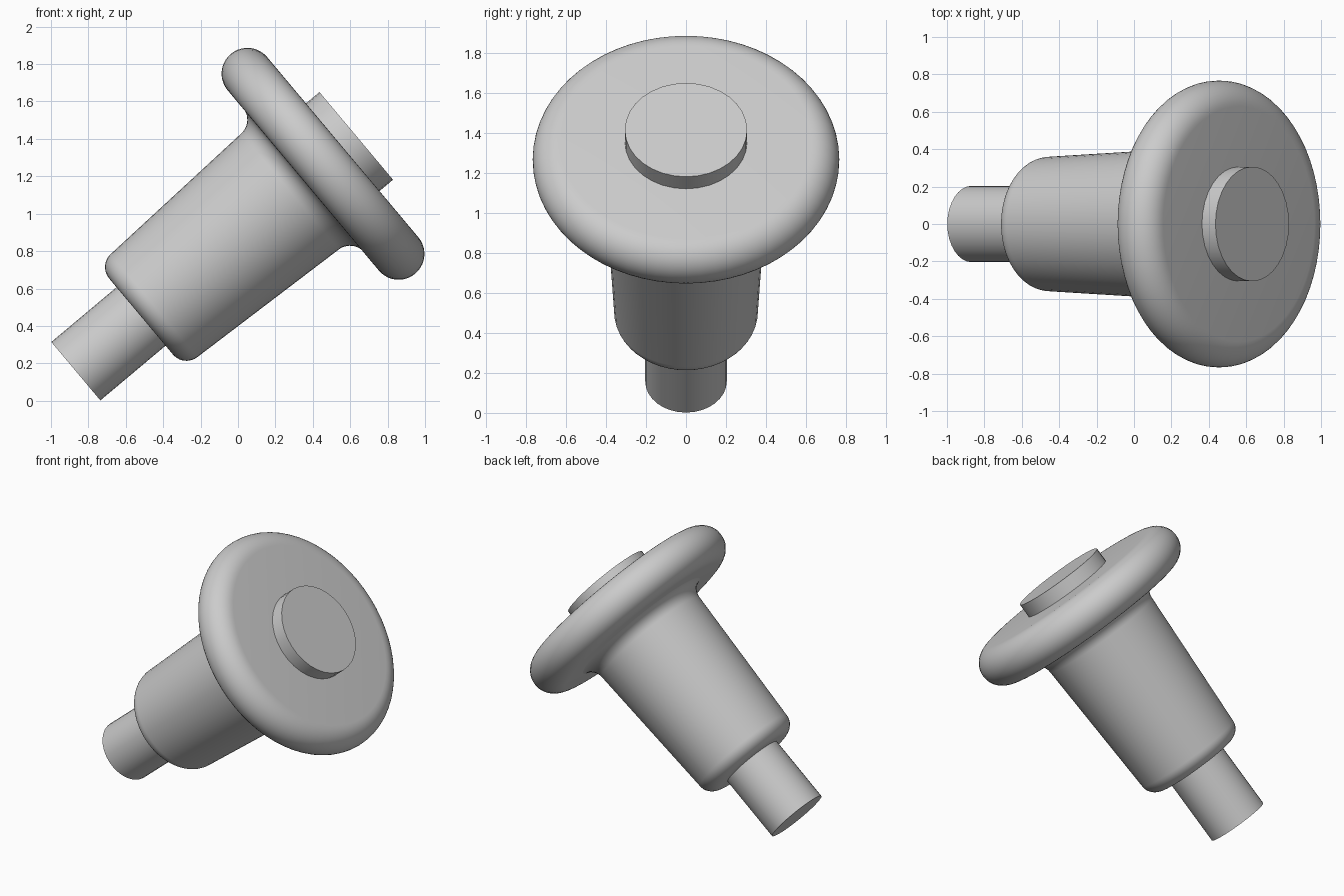
import bpy, bmesh, math
from mathutils import Matrix, Vector

cube = bpy.data.objects.get("Cube")
if cube:
    bpy.data.objects.remove(cube, do_unlink=True)

grey = bpy.data.materials.new("plain_grey")
grey.use_nodes = True
colour = (0.6, 0.6, 0.6, 1)
grey.diffuse_color = colour
grey.node_tree.nodes["Principled BSDF"].inputs["Base Color"].default_value = colour

# Common axis: leans 50 degrees towards +x, starting at the shaft end
PLACE = Matrix.Translation((-0.867, 0, 0.158)) @ Matrix.Rotation(math.radians(50), 4, 'Y')


def arc(r, t, radius, start, end, steps=10):
    """Points (radius, distance along axis) on a circular arc, angles in degrees."""
    angles = [math.radians(start + (end - start) * i / steps) for i in range(steps + 1)]
    return [(r + radius * math.cos(a), t + radius * math.sin(a)) for a in angles]


def lathe(name, profile, segments):
    """Spin an open profile around the axis and cap both ends."""
    bm = bmesh.new()
    rings = []
    for r, t in profile:
        rings.append([bm.verts.new((r * math.cos(a), r * math.sin(a), t))
                      for a in (math.tau * i / segments for i in range(segments))])
    for low, high in zip(rings, rings[1:]):
        for i in range(segments):
            j = (i + 1) % segments
            bm.faces.new((low[i], low[j], high[j], high[i]))
    bm.faces.new(rings[0][::-1])
    bm.faces.new(rings[-1])
    mesh = bpy.data.meshes.new(name)
    bm.to_mesh(mesh)
    bm.free()
    mesh.materials.append(grey)
    obj = bpy.data.objects.new(name, mesh)
    bpy.context.collection.objects.link(obj)
    obj.matrix_world = PLACE
    bpy.ops.object.select_all(action='DESELECT')
    obj.select_set(True)
    bpy.context.view_layer.objects.active = obj
    bpy.ops.object.shade_smooth_by_angle(angle=math.radians(30))
    return obj


# Narrow shaft and raised button: plain cylinders
lathe("shaft", [(0.204, 0), (0.204, 0.5)], 32)
lathe("button", [(0.306, 1.8), (0.306, 1.957)], 32)

# Tapered body: rounded lower edge, flared fillet under the flange
lathe("body",
      arc(0.265, 0.55, 0.095, -90, -3) + arc(0.505, 1.49, 0.1, 177, 90) + [(0.505, 1.65)], 48)

# Flange disc with a fully rounded rim
lathe("flange", [(0.3, 1.587)] + arc(0.629, 1.725, 0.138, -90, 90, 20), 64)
